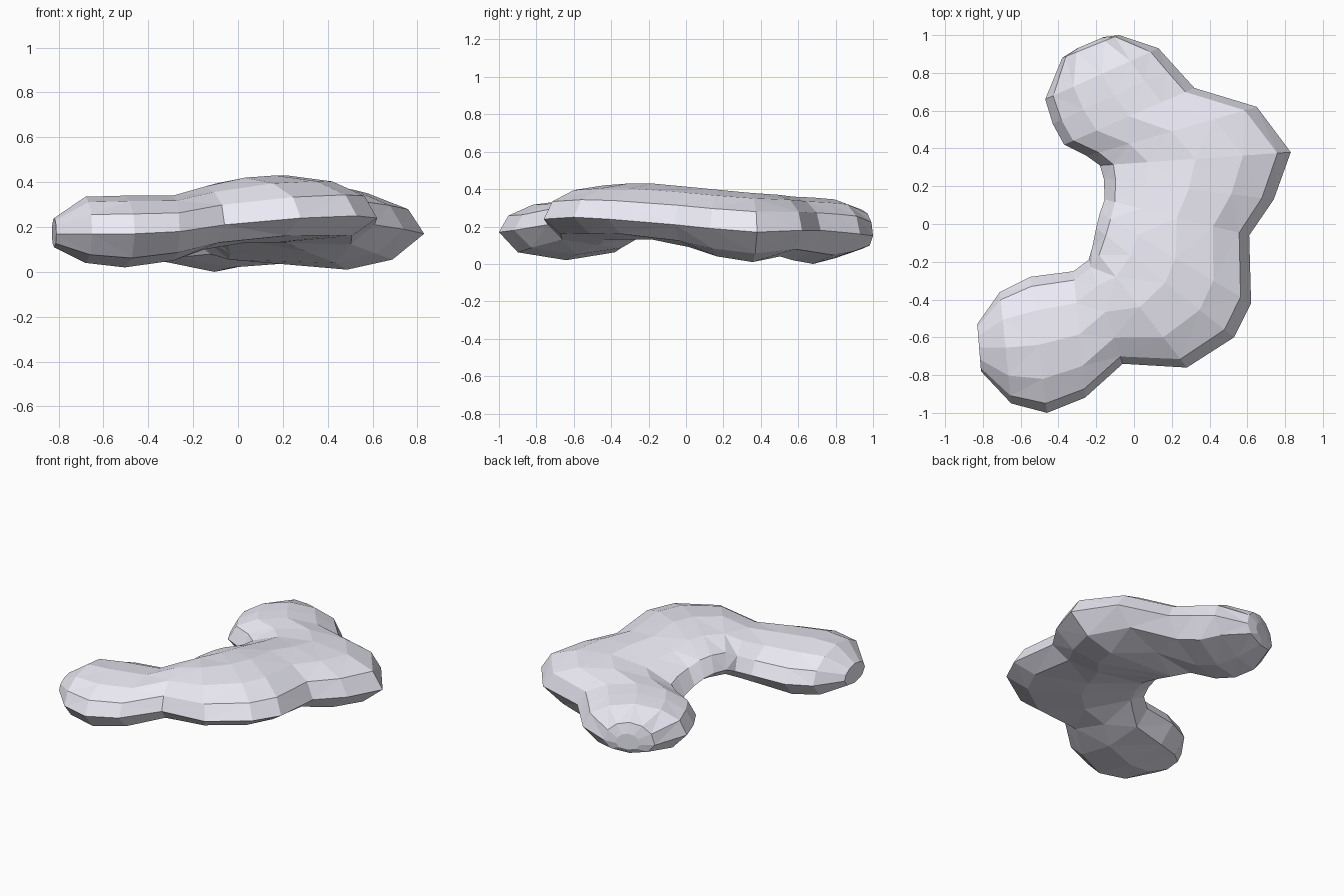
import bpy, bmesh

# Sections along the C: inner edge x,y / outer edge x,y / edge z / top z / bottom z / keel position
SECTIONS = [
    (-.83, -.53, -.81, -.78, .17, .24, .11, .5),
    (-.71, -.36, -.65, -.95, .17, .335, .04, .5),
    (-.55, -.28, -.46, -1.0, .17, .34, .02, .5),
    (-.32, -.25, -.26, -.92, .18, .34, .05, .5),
    (-.24, -.19, -.06, -.74, .21, .38, .10, .5),
    (-.22, -.12, .28, -.76, .24, .42, .13, .5),
    (-.20, -.02, .53, -.60, .25, .43, .13, .5),
    (-.18, .06, .62, -.42, .24, .43, .13, .5),
    (-.155, .13, .61, -.06, .21, .41, .09, .6),
    (-.16, .24, .74, .13, .19, .395, .04, .66),
    (-.18, .31, .83, .38, .17, .38, .01, .66),
    (-.25, .36, .65, .62, .18, .37, .04, .55),
    (-.37, .42, .32, .72, .18, .36, .02, .5),
    (-.43, .53, .22, .83, .17, .355, .00, .5),
    (-.47, .66, .13, .93, .16, .345, .03, .5),
    (-.38, .88, -.08, 1.0, .15, .29, .08, .5),
    (-.30, .93, -.16, .99, .15, .22, .11, .5),
]
SIDES = 10


def ring(bm, ix, iy, ox, oy, ze, zt, zb, keel):
    # ten-sided rounded section: inner edge, over the top, outer edge, under
    up, down = zt - ze, zb - ze
    pts = [(0, 0), (.07, up * .52), (.25, up * .86), (.5, up), (.75, up * .86), (.93, up * .52),
           (1, 0), (.86, down * .72), (keel, down), (.14, down * .72)]
    return [bm.verts.new((ix + (ox - ix) * t, iy + (oy - iy) * t, ze + h)) for t, h in pts]


# Curved stone body lofted through the sections
bm = bmesh.new()
rings = [ring(bm, *s) for s in SECTIONS]
for a, b in zip(rings, rings[1:]):
    for i in range(SIDES):
        j = (i + 1) % SIDES
        bm.faces.new((a[i], a[j], b[j], b[i]))

# Close the two rounded ends
bm.faces.new(rings[0][::-1])
bm.faces.new(rings[-1])
bmesh.ops.triangulate(bm, faces=bm.faces[:], quad_method='BEAUTY', ngon_method='BEAUTY')
bmesh.ops.recalc_face_normals(bm, faces=bm.faces[:])

mesh = bpy.data.meshes.new("curved_rock")
bm.to_mesh(mesh)
bm.free()
rock = bpy.data.objects.new("curved_rock", mesh)
bpy.context.collection.objects.link(rock)

# Pale stone colour
stone = bpy.data.materials.new("pale_stone")
stone.diffuse_color = (.84, .83, .92, 1)
mesh.materials.append(stone)
